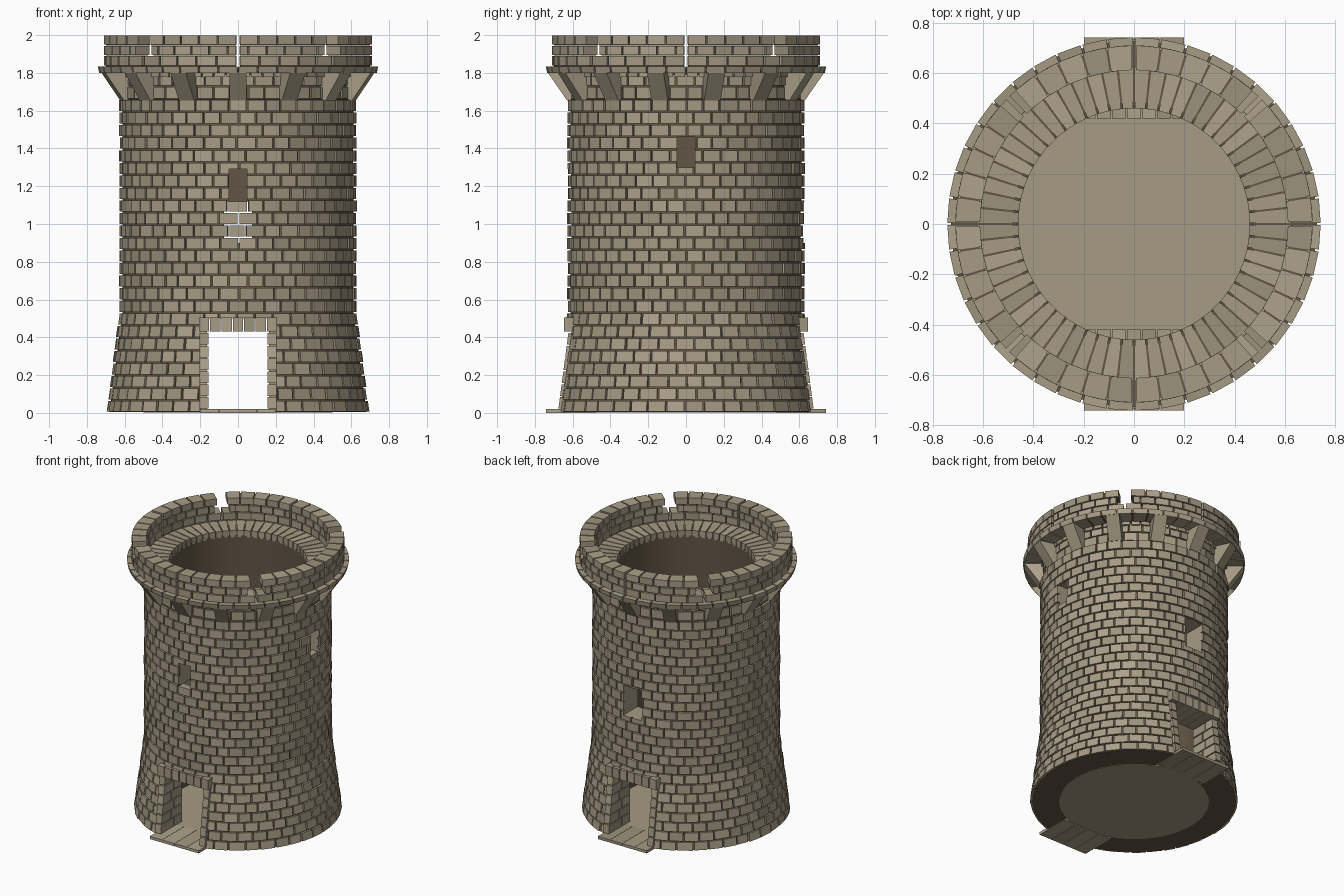
import bpy, bmesh, math, random
from mathutils import Vector, Matrix

if "Cube" in bpy.data.objects:
    bpy.data.objects.remove(bpy.data.objects["Cube"])

random.seed(4)


def material(name, col):
    m = bpy.data.materials.new(name)
    m.diffuse_color = (*col, 1)
    m.use_nodes = True
    m.node_tree.nodes["Principled BSDF"].inputs["Base Color"].default_value = m.diffuse_color
    return m


STONES = [material("tan stone", (0.38, 0.325, 0.23)),
          material("pale stone", (0.42, 0.36, 0.26)),
          material("grey stone", (0.335, 0.29, 0.205))]
MORTAR = material("brown mortar", (0.125, 0.092, 0.058))


def finish(name, bm, mats):
    bmesh.ops.recalc_face_normals(bm, faces=bm.faces[:])
    me = bpy.data.meshes.new(name)
    bm.to_mesh(me)
    bm.free()
    ob = bpy.data.objects.new(name, me)
    bpy.context.collection.objects.link(ob)
    for m in mats:
        me.materials.append(m)
    return ob


def hexa(bm, low, high, vary=True):
    """Six-sided stone from four lower and four upper corners."""
    tone = random.choice((0, 0, 1, 2)) if vary else 0
    a = [bm.verts.new(p) for p in low]
    b = [bm.verts.new(p) for p in high]
    faces = [bm.faces.new(a[::-1]), bm.faces.new(b)]
    for i in range(4):
        j = (i + 1) % 4
        faces.append(bm.faces.new((a[i], a[j], b[j], b[i])))
    for f in faces:
        f.material_index = tone


def box(bm, x0, x1, y0, y1, z0, z1, vary=True):
    q = [(x0, y0), (x1, y0), (x1, y1), (x0, y1)]
    hexa(bm, [(*p, z0) for p in q], [(*p, z1) for p in q], vary)


def block(bm, a0, a1, r0, rb, rt, z0, z1):
    """Wedge stone between two angles; rb / rt are lower / upper outer radii."""
    def quad(r, z):
        return [(p * math.cos(a), p * math.sin(a), z)
                for p, a in ((r0, a0), (r, a0), (r, a1), (r0, a1))]
    hexa(bm, quad(rb, z0), quad(rt, z1))


def course(bm, start, end, n, shift, r0, rb, rt, z0, z1, gap=0.009, jitter=0.0):
    """Row of stones along an arc, with joints between them."""
    step = (end - start) / n
    closed = abs(end - start - math.tau) < 1e-6
    cuts = [start + step * (i + shift + random.uniform(-jitter, jitter)) for i in range(n)]
    if closed:
        cuts.append(cuts[0] + math.tau)
    else:
        cuts = [start] + [c for c in cuts if start + 1e-4 < c < end] + [end]
    g = gap / rt / 2
    for a, b in zip(cuts, cuts[1:]):
        r = random.uniform(-0.003, 0.003) if jitter else 0
        block(bm, a + g, b - g, r0, rb + r, rt + r, z0 + gap * 0.4, z1 - gap * 0.4)


def lathe(name, profile, mats, index=0, a0=0.0, a1=math.tau, seg=72):
    """Closed profile of (r, z) points turned about the z axis."""
    bm = bmesh.new()
    vs = [bm.verts.new((r * math.cos(a0), r * math.sin(a0), z)) for r, z in profile]
    es = [bm.edges.new((vs[i], vs[(i + 1) % len(vs)])) for i in range(len(vs))]
    bmesh.ops.spin(bm, geom=vs + es, cent=(0, 0, 0), axis=(0, 0, 1),
                   angle=a1 - a0, steps=seg)
    bmesh.ops.remove_doubles(bm, verts=bm.verts[:], dist=1e-5)
    for f in bm.faces:
        f.material_index = index
    return finish(name, bm, mats)


def select(ob):
    bpy.ops.object.select_all(action='DESELECT')
    ob.select_set(True)
    bpy.context.view_layer.objects.active = ob


def cut(ob, boxes):
    for b in boxes:
        bm = bmesh.new()
        box(bm, *b, vary=False)
        c = finish("cutter", bm, [STONES[0]])
        mod = ob.modifiers.new("opening", 'BOOLEAN')
        mod.operation, mod.solver, mod.object = 'DIFFERENCE', 'EXACT', c
        select(ob)
        bpy.ops.object.modifier_apply(modifier=mod.name)
        bpy.data.objects.remove(c)


def wall_r(z):
    return 0.627 + 0.067 * max(0.0, 1 - z / 0.53)


# Openings: two doorways, front, right and back windows
doors = [(-0.2, 0.2, -0.9, -0.3, -0.1, 0.5), (-0.2, 0.2, 0.3, 0.9, -0.1, 0.5)]
windows = [(-0.047, 0.047, -0.9, -0.3, 1.12, 1.29), (0.3, 0.9, -0.047, 0.047, 1.3, 1.46)]
back_window = (-0.075, 0.075, 0.3, 0.9, 0.9, 1.12)

# Mortar core of the wall
core = lathe("wall_core", [(0.46, 0.004), (0.68, 0.004), (0.612, 0.53), (0.612, 1.66),
                           (0.598, 1.665), (0.598, 1.79), (0.46, 1.79)],
             [STONES[0], MORTAR], 1)
cut(core, doors + windows + [(-0.075, 0.075, -0.9, 0.9, 0.9, 1.12)])
select(core)
bpy.ops.object.shade_smooth_by_angle(angle=math.radians(30))

# Brick courses of the wall
bm = bmesh.new()
rows = 25
h = 1.66 / rows
for i in range(rows):
    z = i * h
    course(bm, 0, math.tau, 42, 0.5 * (i % 2), 0.57, wall_r(z), wall_r(z + h),
           max(z, 0.003), z + h, 0.01, 0.1)
for i in range(2):
    course(bm, 0, math.tau, 42, 0.5 * (i % 2), 0.57, 0.61, 0.61,
           1.66 + i * 0.068, 1.728 + i * 0.068, 0.01, 0.1)
bricks = finish("wall_bricks", bm, STONES)
cut(bricks, doors + windows + [back_window])

# Door surrounds and steps, front and back
for side, name in ((1, "front"), (-1, "back")):
    bm = bmesh.new()
    n = 6
    for i in range(n):
        z0, z1 = 0.022 + i * 0.068, 0.022 + (i + 1) * 0.068 - 0.007
        ya, yb = (-math.sqrt(wall_r(z) ** 2 - 0.18 ** 2) - 0.008 for z in (z0, z1))
        split = -0.55 if i % 2 else -0.52
        for s in (-1, 1):
            x0, x1 = sorted((s * 0.157, s * 0.203))
            hexa(bm, [(x0, ya, z0), (x1, ya, z0), (x1, split - 0.007, z0), (x0, split - 0.007, z0)],
                 [(x0, yb, z1), (x1, yb, z1), (x1, split - 0.007, z1), (x0, split - 0.007, z1)])
            box(bm, x0, x1, split, -0.425, z0, z1)
    for i in range(7):
        x = -0.21 + i * 0.06
        box(bm, x + 0.003, x + 0.057, -0.645, -0.42, 0.43, 0.504)
    for s in (-1, 1):
        box(bm, min(s * 0.165, s * 0.2), max(s * 0.165, s * 0.2), -0.6, -0.44, 0.02, 0.49)
    if side < 0:
        bm.transform(Matrix.Rotation(math.pi, 4, 'Z'))
    finish(name + "_door_surround", bm, STONES)

    bm = bmesh.new()
    for i in range(4):
        x = -0.2 + i * 0.1
        box(bm, x + 0.001, x + 0.099, -0.742, -0.48, 0, 0.02)
    if side < 0:
        bm.transform(Matrix.Rotation(math.pi, 4, 'Z'))
    finish(name + "_door_step", bm, STONES)

# Ground floor disc
bm = bmesh.new()
bmesh.ops.create_cone(bm, cap_ends=True, segments=64, radius1=0.5, radius2=0.5,
                      depth=0.016, matrix=Matrix.Translation((0, 0, 0.009)))
finish("floor", bm, STONES[:1])

# Corbels under the ledge
bm = bmesh.new()
for k in range(14):
    a = -math.pi / 2 + k * math.tau / 14
    d = Vector((math.cos(a), math.sin(a), 0))
    t = Vector((-d.y, d.x, 0)) * 0.045

    def quad(r0, r1, z):
        up = Vector((0, 0, z))
        return [d * r0 - t + up, d * r1 - t + up, d * r1 + t + up, d * r0 + t + up]
    hexa(bm, quad(0.59, 0.63, 1.655), quad(0.59, 0.733, 1.803))
finish("corbels", bm, STONES)

# Ledge, walkway and the mortar between them
lathe("ledge_mortar", [(0.467, 1.785), (0.59, 1.785), (0.60, 1.806), (0.728, 1.806),
                       (0.728, 1.828), (0.467, 1.822)], [MORTAR])
bm = bmesh.new()
course(bm, 0, math.tau, 44, 0, 0.625, 0.735, 0.742, 1.797, 1.838, 0.008)
finish("ledge_stones", bm, STONES)
bm = bmesh.new()
course(bm, 0, math.tau, 60, 0, 0.46, 0.622, 0.622, 1.775, 1.832, 0.009)
finish("walkway_stones", bm, STONES)

# Parapet: eight arcs with thin seams on the axes and stepped slots on the diagonals
bm = bmesh.new()
levels = [(1.835, 1.892, 0.4), (1.892, 1.946, 4.5), (1.946, 2.002, 3.0)]
for c, (z0, z1, slot) in enumerate(levels):
    for k in range(8):
        g0, g1 = (0.4, slot) if k % 2 == 0 else (slot, 0.4)
        a0, a1 = math.radians(45 * k + g0), math.radians(45 * k + 45 - g1)
        course(bm, a0, a1, 5, 0.5 * (c % 2), 0.612, 0.71, 0.71, z0, z1, 0.009)
        lathe("parapet_mortar", [(0.622, z0), (0.698, z0), (0.698, z1 - 0.009),
                                 (0.622, z1 - 0.009)], [MORTAR], 0,
              a0 + 0.012, a1 - 0.012, 6)
finish("parapet_stones", bm, STONES)
